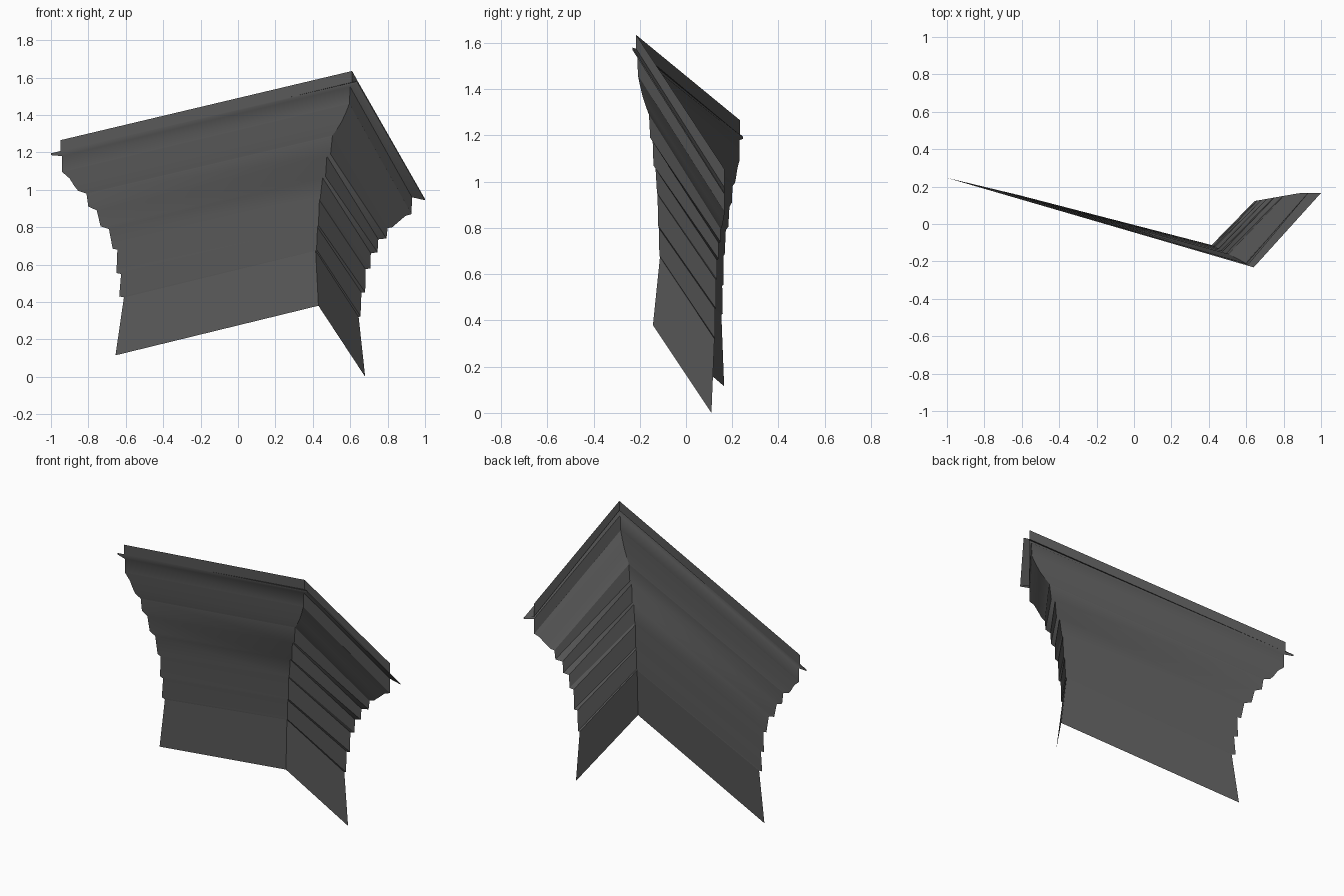
import bpy
import bmesh
import math

default_cube = bpy.data.objects.get("Cube")
if default_cube:
    bpy.data.objects.remove(default_cube, do_unlink=True)


def make_material(name, value):
    colour = (value, value, value, 1.0)
    material = bpy.data.materials.new(name)
    material.use_nodes = True
    material.diffuse_color = colour
    material.node_tree.nodes["Principled BSDF"].inputs["Base Color"].default_value = colour
    return material


stone = make_material("dark grey stone", 0.1)


# Depth of each station: the sheet leans outwards as it widens
def left_depth(x):
    return .165 - .24 * (x + .66)


def corner_depth(x):
    return -.112 - .53 * (x - .414)


def right_depth(x):
    return min(.166, .123 + .175 * (x - .645))


# Each row holds (x, z) at the left end, the mitred corner and the right end
cap = [
    (-.95, 1.265, .61, 1.635, .93, 1.055),
    (-.95, 1.2, .61, 1.575, .93, .975),
    (-1, 1.195, .64, 1.58, 1, .95),
    (-1, 1.185, .64, 1.57, 1, .944),
    (-.94, 1.18, .6, 1.55, .93, .96),
    (-.94, 1.095, .595, 1.46, .928, .87),
]
cove = [
    cap[-1],
    (-.9, 1.06, .58, 1.42, .895, .86),
    (-.875, 1.02, .555, 1.365, .86, .83),
    (-.855, .995, .53, 1.325, .825, .8),
    (-.81, .98, .505, 1.29, .8, .795),
]
steps = [
    cove[-1],
    (-.8, .91, .495, 1.19, .794, .74),
    (-.755, .89, .475, 1.18, .75, .735),
    (-.735, .805, .468, 1.07, .746, .666),
    (-.69, .79, .452, 1.065, .71, .66),
    (-.67, .685, .44, .955, .708, .58),
    (-.645, .68, .435, .945, .682, .575),
    (-.65, .555, .43, .81, .68, .452),
    (-.625, .55, .425, .8, .66, .45),
    (-.635, .43, .42, .68, .655, .323),
    (-.61, .425, .415, .675, .645, .32),
]


def stations(row):
    """Turn one profile row into its three points in space."""
    lx, lz, cx, cz, rx, rz = row
    return [(lx, left_depth(lx), lz),
            (cx, corner_depth(cx), cz),
            (rx, right_depth(rx), rz)]


def build_part(name, rows):
    """Bridge successive rows of points into an open folded sheet."""
    bm = bmesh.new()
    rings = [[bm.verts.new(point) for point in row] for row in rows]
    for upper, lower in zip(rings, rings[1:]):
        for i in range(len(upper) - 1):
            bm.faces.new((upper[i], lower[i], lower[i + 1], upper[i + 1]))
    mesh = bpy.data.meshes.new(name)
    bm.to_mesh(mesh)
    bm.free()
    mesh.materials.append(stone)
    part = bpy.data.objects.new(name, mesh)
    bpy.context.collection.objects.link(part)
    bpy.ops.object.select_all(action='DESELECT')
    part.select_set(True)
    bpy.context.view_layer.objects.active = part
    bpy.ops.object.shade_smooth_by_angle(angle=math.radians(30))
    return part


# Moulding from the top edge down
for part_name, profile in (("cap_ledge", cap),
                           ("cove_moulding", cove),
                           ("stepped_bands", steps)):
    build_part(part_name, [stations(row) for row in profile])

# Plain wall below the moulding, flaring slightly at its foot
wall_foot = [(-.655, .165, .115), (.43, -.143, .38), (.68, .11, 0)]
build_part("lower_wall", [stations(steps[-1]), wall_foot])
